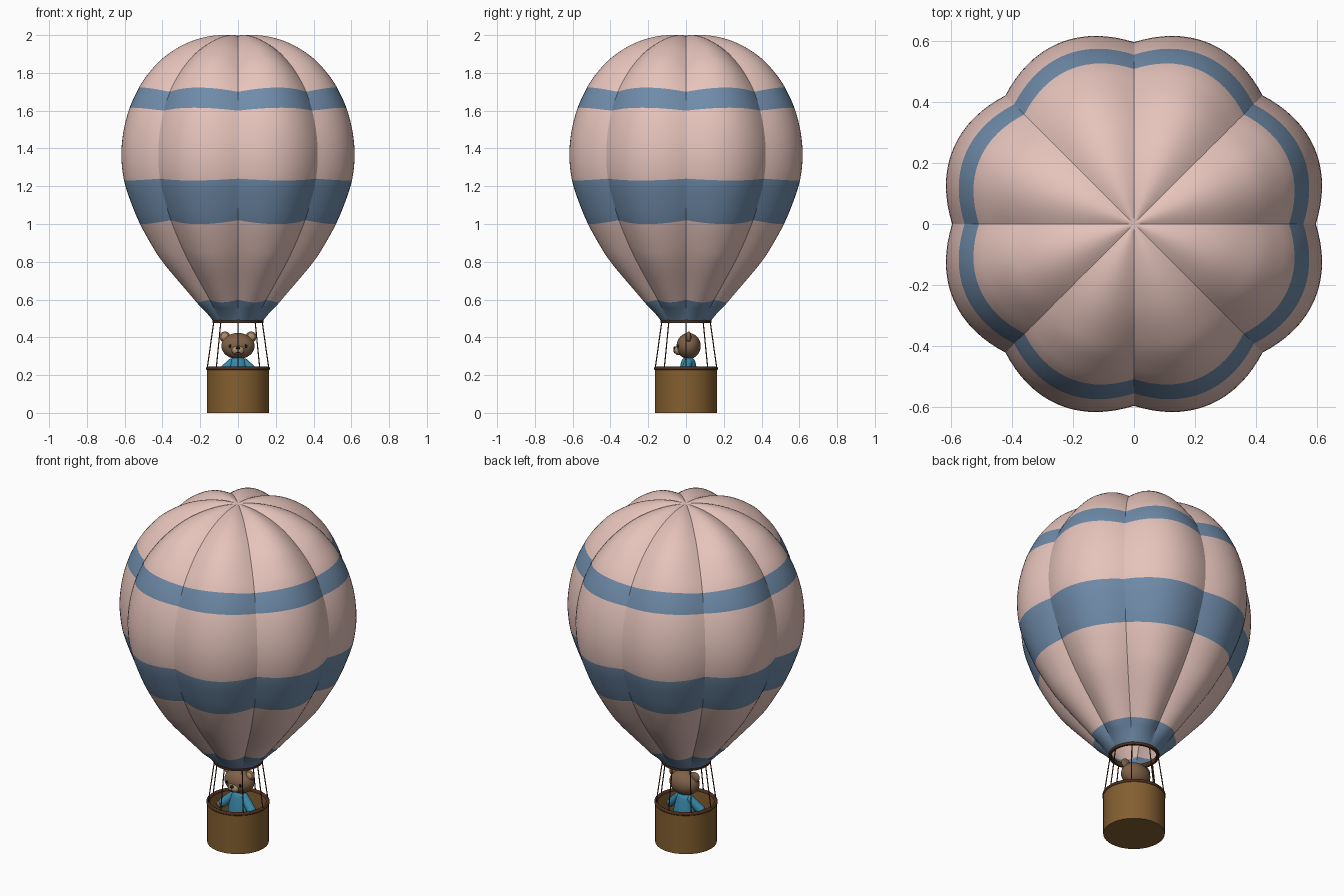
import bpy, bmesh
from math import sin, cos, pi, radians
from mathutils import Vector

if "Cube" in bpy.data.objects:
    bpy.data.objects.remove(bpy.data.objects["Cube"])


def mat(name, rgb):
    m = bpy.data.materials.new(name)
    m.diffuse_color = (*rgb, 1)
    m.use_nodes = True
    m.node_tree.nodes["Principled BSDF"].inputs["Base Color"].default_value = m.diffuse_color
    return m


PINK = mat("pink_cloth", (0.79, 0.55, 0.50))
BLUE = mat("blue_cloth", (0.16, 0.26, 0.40))
WICKER = mat("wicker", (0.23, 0.115, 0.03))
DARK = mat("dark_wood", (0.075, 0.028, 0.012))
FUR = mat("fur", (0.21, 0.12, 0.065))
LIGHT = mat("light_fur", (0.42, 0.27, 0.16))
SHIRT = mat("shirt", (0.04, 0.25, 0.40))
BLACK = mat("black", (0.01, 0.01, 0.01))


def smooth(ob, angle=40):
    bpy.ops.object.select_all(action='DESELECT')
    ob.select_set(True)
    bpy.context.view_layer.objects.active = ob
    bpy.ops.object.shade_smooth_by_angle(angle=radians(angle))


def finish(name, bm, mats, angle=40):
    me = bpy.data.meshes.new(name)
    bm.to_mesh(me)
    bm.free()
    for m in mats:
        me.materials.append(m)
    ob = bpy.data.objects.new(name, me)
    bpy.context.collection.objects.link(ob)
    smooth(ob, angle)
    return ob


def ball(name, loc, size, m, rot=(0, 0, 0)):
    bpy.ops.mesh.primitive_uv_sphere_add(segments=32, ring_count=16, location=loc, rotation=rot)
    ob = bpy.context.object
    ob.name = name
    ob.scale = size
    ob.data.materials.append(m)
    smooth(ob)
    return ob


def rod(name, a, b, r1, r2, m, sides=12):
    a, b = Vector(a), Vector(b)
    bpy.ops.mesh.primitive_cone_add(vertices=sides, radius1=r1, radius2=r2, depth=(b - a).length,
                                    location=(a + b) / 2,
                                    rotation=(b - a).to_track_quat('Z', 'Y').to_euler())
    ob = bpy.context.object
    ob.name = name
    ob.data.materials.append(m)
    smooth(ob)
    return ob


def ring(name, z, radius, thick, m):
    bpy.ops.mesh.primitive_torus_add(location=(0, 0, z), major_radius=radius, minor_radius=thick,
                                     major_segments=64, minor_segments=12)
    ob = bpy.context.object
    ob.name = name
    ob.data.materials.append(m)
    smooth(ob)


def lathe(name, pts, m, steps=64, loc=(0, 0, 0)):
    bm = bmesh.new()
    vs = [bm.verts.new((r, 0, z)) for r, z in pts]
    es = [bm.edges.new(p) for p in zip(vs, vs[1:])]
    bmesh.ops.spin(bm, geom=vs + es, cent=(0, 0, 0), axis=(0, 0, 1), angle=2 * pi, steps=steps)
    bmesh.ops.remove_doubles(bm, verts=bm.verts, dist=1e-5)
    bmesh.ops.recalc_face_normals(bm, faces=bm.faces)
    ob = finish(name, bm, [m])
    ob.location = loc
    return ob


def catmull(pts, n):
    p = [Vector(q) for q in pts]
    p = [2 * p[0] - p[1]] + p + [2 * p[-1] - p[-2]]
    out = []
    for a, b, c, d in zip(p, p[1:], p[2:], p[3:]):
        for k in range(n):
            t = k / n
            out.append(0.5 * (2 * b + (c - a) * t + (2 * a - 5 * b + 4 * c - d) * t * t
                              + (3 * b - a - 3 * c + d) * t ** 3))
    return out + [p[-2]]


# Envelope: seam profile puffed out along its normal between eight seams
profile = catmull([(0, 1.997), (.1, 1.989), (.2, 1.963), (.3, 1.915), (.397, 1.84), (.465, 1.765),
                   (.509, 1.70), (.556, 1.60), (.587, 1.48), (.597, 1.36), (.584, 1.24),
                   (.549, 1.13), (.502, 1.02), (.434, .90), (.367, .80), (.29, .70), (.212, .60),
                   (.168, .54), (.128, .48)], 4)
SEG = 128
bm = bmesh.new()
rows = []
for i, p in enumerate(profile):
    t = (profile[min(i + 1, len(profile) - 1)] - profile[max(i - 1, 0)]).normalized()
    puff = 0.046 * min(1, p.x / 0.4) * min(1, (p.y - 0.48) / 0.1)
    row = []
    for j in range(SEG):
        a = 2 * pi * j / SEG
        q = p + Vector((-t.y, t.x)) * puff * abs(sin(4 * a))
        row.append(bm.verts.new((q.x * cos(a), q.x * sin(a), q.y)))
    rows.append(row)
for i in range(len(rows) - 1):
    z = (profile[i].y + profile[i + 1].y) / 2
    blue = z < .6 or 1.02 < z < 1.24 or 1.60 < z < 1.70
    for j in range(SEG):
        k = (j + 1) % SEG
        f = bm.faces.new((rows[i][j], rows[i + 1][j], rows[i + 1][k], rows[i][k]))
        f.material_index = int(blue)
bmesh.ops.remove_doubles(bm, verts=bm.verts, dist=1e-5)
finish("envelope", bm, [PINK, BLUE], 30)

# Mouth ring and ropes
lathe("mouth_ring", [(.122, .476), (.134, .476), (.136, .488), (.134, .5), (.122, .5), (.122, .476)], DARK)
for i in range(8):
    a = i * pi / 4
    rod("rope", (.163 * cos(a), .163 * sin(a), .235), (.128 * cos(a), .128 * sin(a), .485),
        .003, .003, DARK, 8)

# Basket
lathe("basket", [(0, 0), (.165, 0), (.165, .235), (.152, .235), (.152, .02), (0, .02)], WICKER)
ring("basket_rim", .235, .16, .01, DARK)

# Bear body
torso = lathe("torso", catmull([(0, .07), (.05, .075), (.066, .12), (.064, .18), (.052, .24),
                                (.036, .285), (0, .3)], 4), SHIRT, 32, (0, .012, 0))
torso.scale = (1, .85, 1)
for s in (-1, 1):
    rod("sleeve", (s * .035, .012, .265), (s * .09, -.005, .21), .022, .026, SHIRT, 20)
    ball("shoulder", (s * .035, .012, .265), (.023, .023, .023), SHIRT)
    ball("cuff", (s * .09, -.005, .21), (.026, .026, .026), SHIRT)
    ball("paw", (s * .107, -.01, .197), (.022, .022, .022), FUR)
    ball("leg", (s * .035, .005, .06), (.03, .032, .042), FUR)
    ball("foot", (s * .037, -.018, .035), (.03, .042, .018), FUR)

# Bear head
ball("head", (0, .014, .354), (.088, .064, .069), FUR)
for s in (-1, 1):
    ball("ear", (s * .069, .014, .402), (.029, .014, .029), FUR)
    ball("inner_ear", (s * .07, .005, .402), (.019, .009, .019), LIGHT)
    ball("eye", (s * .042, -.040, .354), (.0085, .006, .0095), BLACK)
    rod("mouth", (0, -.063, .322), (s * .014, -.059, .315), .0018, .0018, BLACK, 8)
ball("snout", (0, -.042, .331), (.033, .021, .025), LIGHT)
ball("nose", (0, -.059, .344), (.012, .008, .008), BLACK)
rod("lip_line", (0, -.063, .34), (0, -.0635, .322), .0018, .0018, BLACK, 8)
